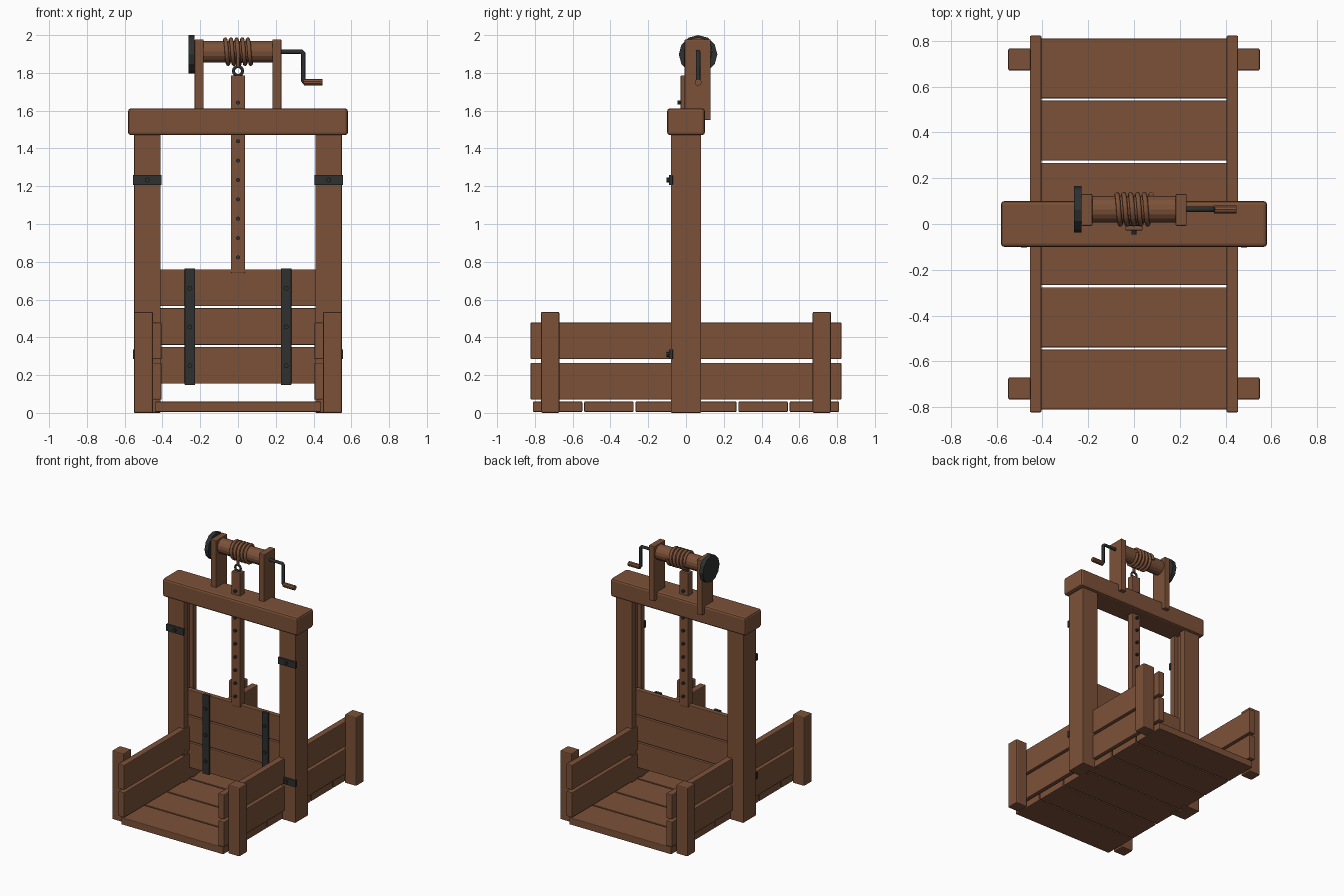
import bpy, bmesh, math
from mathutils import Vector

if "Cube" in bpy.data.objects:
    bpy.data.objects.remove(bpy.data.objects["Cube"], do_unlink=True)


def material(name, rgb):
    m = bpy.data.materials.new(name)
    m.use_nodes = True
    m.diffuse_color = (*rgb, 1)
    bsdf = next(n for n in m.node_tree.nodes if n.type == 'BSDF_PRINCIPLED')
    bsdf.inputs["Base Color"].default_value = (*rgb, 1)
    return m


WOOD = material("brown_wood", (0.2, 0.083, 0.04))
IRON = material("dark_iron", (0.028, 0.029, 0.03))


def finish(name, bm, mat, bevel=0.0):
    bmesh.ops.recalc_face_normals(bm, faces=bm.faces)
    mesh = bpy.data.meshes.new(name)
    bm.to_mesh(mesh)
    bm.free()
    mesh.materials.append(mat)
    ob = bpy.data.objects.new(name, mesh)
    bpy.context.collection.objects.link(ob)
    if bevel:
        mod = ob.modifiers.new("edge_bevel", 'BEVEL')
        mod.width = bevel
        mod.segments = 2
    return ob


def box(name, x, y, z, mat=WOOD, bevel=0.005):
    """Box from (low, high) ranges on each axis."""
    bm = bmesh.new()
    bmesh.ops.create_cube(bm, size=1)
    for v in bm.verts:
        v.co = Vector([sum(r) / 2 + c * (r[1] - r[0]) for c, r in zip(v.co, (x, y, z))])
    return finish(name, bm, mat, bevel)


def rod(name, start, end, radius, mat=IRON, sides=8):
    """Cylinder between two points."""
    a, b = Vector(start), Vector(end)
    bm = bmesh.new()
    bmesh.ops.create_cone(bm, cap_ends=True, segments=sides, radius1=radius,
                          radius2=radius, depth=(b - a).length)
    turn = (b - a).to_track_quat('Z', 'Y')
    for v in bm.verts:
        v.co = turn @ v.co + (a + b) / 2
    return finish(name, bm, mat)


def tube(name, points, radius, mat, closed=False):
    """Round tube along a path."""
    cu = bpy.data.curves.new(name, 'CURVE')
    cu.dimensions = '3D'
    cu.bevel_depth = radius
    cu.bevel_resolution = 2
    cu.use_fill_caps = True
    sp = cu.splines.new('POLY')
    sp.points.add(len(points) - 1)
    for p, co in zip(sp.points, points):
        p.co = (*co, 1)
    sp.use_cyclic_u = closed
    cu.materials.append(mat)
    ob = bpy.data.objects.new(name, cu)
    bpy.context.collection.objects.link(ob)
    return ob


def grooved_post(name, s):
    """Upright with a vertical slot on its inner face for the gate."""
    profile = [(0.41, -0.08), (0.55, -0.08), (0.55, 0.08), (0.41, 0.08),
               (0.41, 0.03), (0.44, 0.03), (0.44, -0.03), (0.41, -0.03)]
    bm = bmesh.new()
    face = bm.faces.new([bm.verts.new((s * x, y, 0)) for x, y in profile])
    top = bmesh.ops.extrude_face_region(bm, geom=[face])["geom"]
    for v in top:
        if isinstance(v, bmesh.types.BMVert):
            v.co.z = 1.48
    return finish(name, bm, WOOD, 0.004)


def span(s, a, b):
    return tuple(sorted((s * a, s * b)))


# Floor planks
for i in range(6):
    y = (i - 2.5) * 0.272
    box(f"floor_plank_{i}", (-0.44, 0.44), (y - 0.131, y + 0.131), (0.005, 0.06))

# Frame, side boards and corner posts on both sides
for side, s in (("left", 1), ("right", -1)):
    grooved_post(f"{side}_upright", s)
    for n, z in enumerate(((0.07, 0.265), (0.285, 0.478))):
        box(f"{side}_side_board_{n}", span(s, 0.405, 0.455), (-0.823, 0.823), z)
    for end, e in (("front", -1), ("back", 1)):
        box(f"{side}_{end}_corner_post", span(s, 0.45, 0.55),
            span(e, 0.67, 0.768), (0, 0.535), bevel=0.008)
    for n, z in enumerate((0.31, 1.233)):
        box(f"{side}_iron_band_{n}", span(s, 0.405, 0.557), (-0.09, -0.07),
            (z - 0.026, z + 0.026), IRON, 0.002)
        rod(f"{side}_band_bolt_{n}", (s * 0.48, -0.085, z), (s * 0.48, -0.102, z), 0.013)
    # Windlass support
    box(f"{side}_windlass_support", span(s, 0.182, 0.23), (-0.008, 0.131), (1.55, 1.977))

box("top_beam", (-0.582, 0.582), (-0.1, 0.1), (1.47, 1.612), bevel=0.015)

# Sliding gate with straps
for n, z in enumerate(((0.155, 0.35), (0.36, 0.555), (0.565, 0.76))):
    box(f"gate_board_{n}", (-0.43, 0.43), (-0.02, 0.02), z, bevel=0.004)
for side, s in (("left", 1), ("right", -1)):
    box(f"{side}_gate_strap", span(s, 0.228, 0.282), (-0.034, -0.012),
        (0.148, 0.765), IRON, 0.002)
    for n, z in enumerate((0.25, 0.455, 0.66)):
        rod(f"{side}_strap_bolt_{n}", (s * 0.255, -0.03, z), (s * 0.255, -0.044, z), 0.013)

# Lifting bar with pegs
box("lifting_bar", (-0.038, 0.038), (-0.028, 0.028), (0.74, 1.787))
for n in range(9):
    z = 0.823 + n * 0.1025
    rod(f"bar_peg_{n}", (0, -0.045, z), (0, 0.045, z), 0.011)

# Windlass drum, wheel and crank
Y, Z = 0.064, 1.912
drum = rod("drum", (-0.2, Y, Z), (0.2, Y, Z), 0.058, WOOD, 16)
rod("wheel", (-0.262, Y, 1.898), (-0.23, Y, 1.898), 0.102, IRON, 12)
rod("axle", (-0.24, Y, Z), (-0.19, Y, Z), 0.02)
tube("crank", [(0.2, Y, Z), (0.335, Y, Z), (0.345, Y, Z - 0.01),
               (0.345, Y, 1.76), (0.352, Y, 1.75), (0.37, Y, 1.75)], 0.012, IRON)
rod("crank_handle", (0.35, Y, 1.75), (0.447, Y, 1.75), 0.018, WOOD, 10)

# Rope wound on the drum, then hanging to the ring
TURNS, STEPS = 5, 16
coil = []
for i in range(TURNS * STEPS + 1):
    a = 2 * math.pi * i / STEPS
    x = -0.075 + 0.15 * i / (TURNS * STEPS)
    coil.append((x, Y + 0.065 * math.cos(a), Z + 0.065 * math.sin(a)))
tube("rope_coil", coil, 0.011, WOOD)
tube("hanging_rope", [(0, Y - 0.065, Z), (0, 0, 1.835)], 0.01, WOOD)

# Lifting ring
ring = [(0.024 * math.cos(math.pi * i / 8), 0, 1.81 + 0.024 * math.sin(math.pi * i / 8))
        for i in range(16)]
tube("lifting_ring", ring, 0.008, IRON, True)
